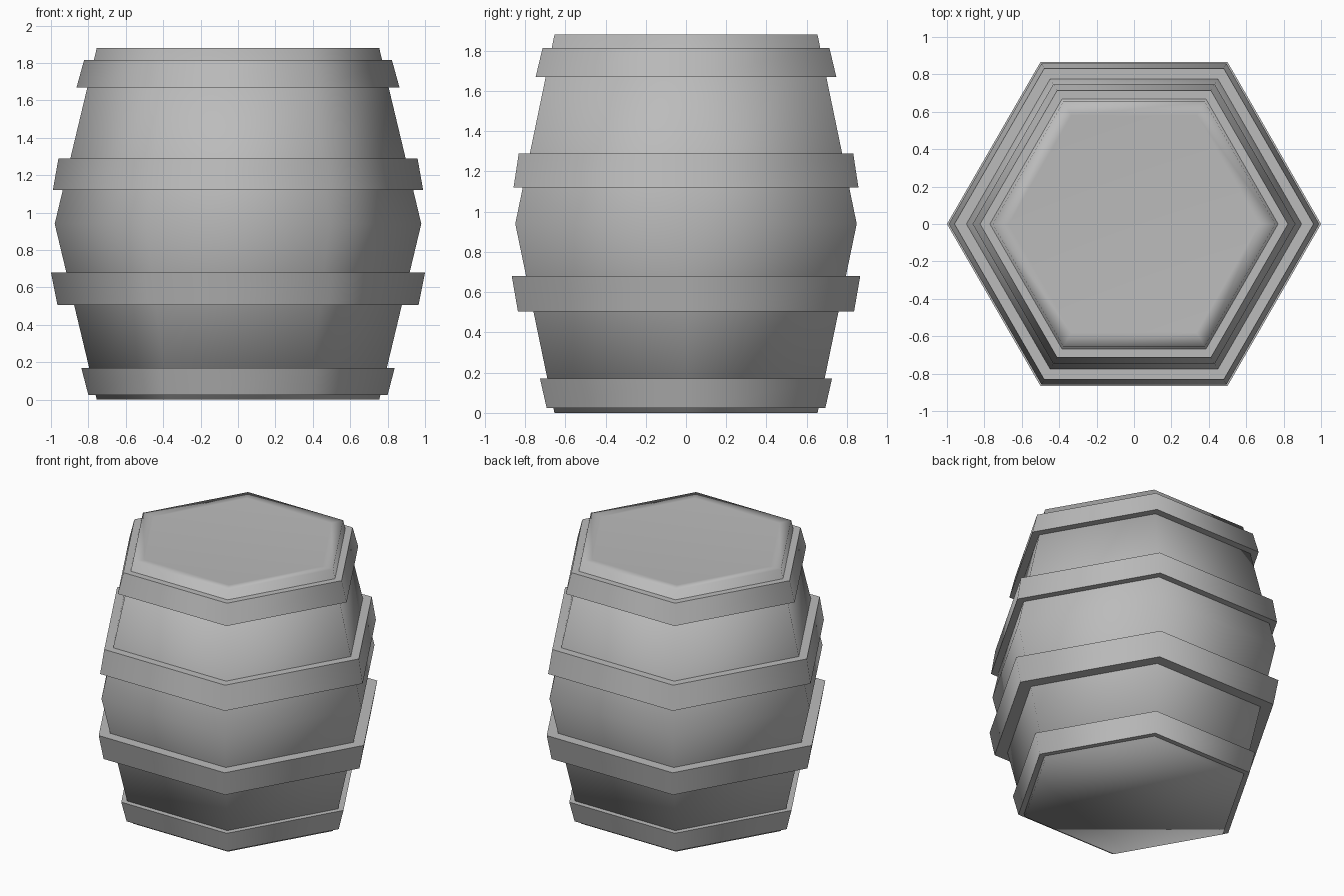
import bpy, bmesh
from math import radians, cos, sin, tau

cube = bpy.data.objects.get("Cube")
if cube:
    bpy.data.objects.remove(cube, do_unlink=True)

SIDES = 6

grey = bpy.data.materials.new("plain grey")
grey.use_nodes = True
colour = (0.5, 0.5, 0.5, 1)
grey.diffuse_color = colour
grey.node_tree.nodes["Principled BSDF"].inputs["Base Color"].default_value = colour


def lathe(name, profile, closed=False):
    """Sweep (radius, z) points round a hexagon; closed makes a ring, else ends are capped."""
    bm = bmesh.new()
    rings = [[bm.verts.new((r * cos(tau * i / SIDES), r * sin(tau * i / SIDES), z))
              for i in range(SIDES)] for r, z in profile]
    pairs = list(zip(rings, rings[1:]))
    if closed:
        pairs.append((rings[-1], rings[0]))
    else:
        bm.faces.new(rings[0])
        bm.faces.new(rings[-1])
    for low, high in pairs:
        for i in range(SIDES):
            j = (i + 1) % SIDES
            bm.faces.new((low[i], low[j], high[j], high[i]))
    bmesh.ops.recalc_face_normals(bm, faces=bm.faces)
    mesh = bpy.data.meshes.new(name)
    bm.to_mesh(mesh)
    bm.free()
    mesh.materials.append(grey)
    mesh.shade_smooth()
    obj = bpy.data.objects.new(name, mesh)
    bpy.context.collection.objects.link(obj)
    return obj


# Barrel body with a bulging waist and an inset lid
lathe("barrel_body", [(0.755, 0), (0.98, 0.94), (0.755, 1.88), (0.67, 1.875)])

# Four hoops: lower radius, lower z, upper radius, upper z
hoops = {
    "bottom_hoop": (0.80, 0.025, 0.838, 0.17),
    "lower_hoop": (0.965, 0.505, 1.0, 0.68),
    "upper_hoop": (0.99, 1.12, 0.96, 1.29),
    "top_hoop": (0.863, 1.67, 0.823, 1.815),
}
for name, (r0, z0, r1, z1) in hoops.items():
    hoop = lathe(name, [(r0, z0), (r1, z1), (r1 - 0.1, z1), (r0 - 0.1, z0)], closed=True)
    bpy.ops.object.select_all(action="DESELECT")
    hoop.select_set(True)
    bpy.context.view_layer.objects.active = hoop
    bpy.ops.object.shade_smooth_by_angle(angle=radians(70))
